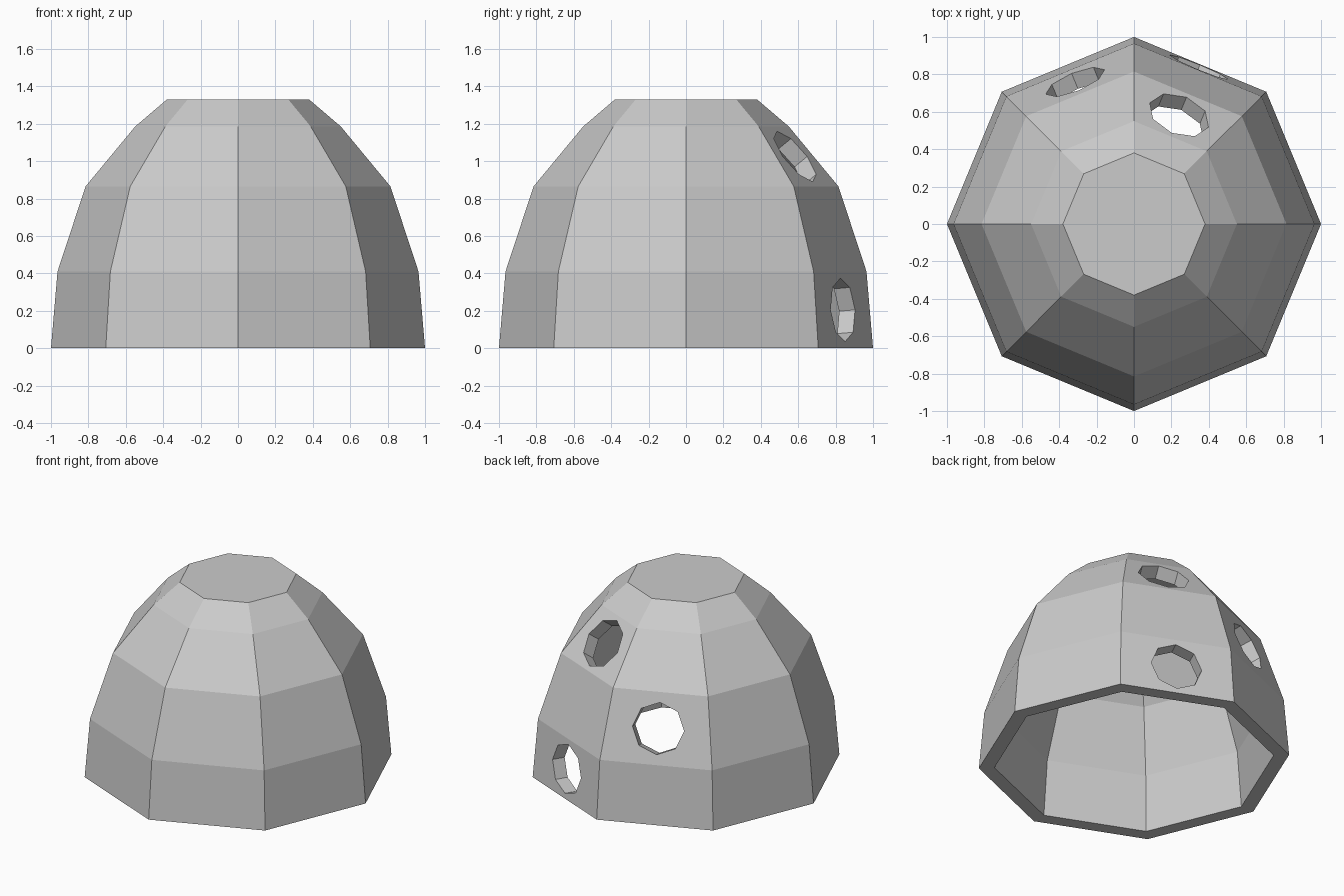
import bpy, bmesh
from math import sin, cos, pi, radians
from mathutils import Matrix, Vector

if "Cube" in bpy.data.objects:
    bpy.data.objects.remove(bpy.data.objects["Cube"])

SIDES = 8
OUTER = [(1.0, 0.0), (0.965, 0.41), (0.815, 0.865), (0.55, 1.185), (0.38, 1.33)]
INNER = [(0.90, 0.0), (0.866, 0.393), (0.725, 0.822), (0.476, 1.123), (0.341, 1.238)]


def make_object(name, bm):
    bmesh.ops.recalc_face_normals(bm, faces=bm.faces)
    mesh = bpy.data.meshes.new(name)
    bm.to_mesh(mesh)
    bm.free()
    obj = bpy.data.objects.new(name, mesh)
    bpy.context.collection.objects.link(obj)
    return obj


# hollow eight-sided dome: inner profile up to down, then outer profile back up
bm = bmesh.new()
rings = [[bm.verts.new((r * cos(2 * pi * i / SIDES), r * sin(2 * pi * i / SIDES), z))
          for i in range(SIDES)] for r, z in INNER[::-1] + OUTER]
for a, b in zip(rings, rings[1:]):
    for i in range(SIDES):
        j = (i + 1) % SIDES
        bm.faces.new((a[i], a[j], b[j], b[i]))
bm.faces.new(rings[0])
bm.faces.new(rings[-1])
dome = make_object("dome_shell", bm)

# octagonal holes centred on wall panels: (panel azimuth, panel row)
bm = bmesh.new()
for azimuth, row in [(67.5, 0), (67.5, 2), (112.5, 1)]:
    a = radians(azimuth)
    out = Vector((cos(a), sin(a), 0))
    low, high = [out * (r * cos(pi / SIDES)) + Vector((0, 0, z))
                 for r, z in OUTER[row:row + 2]]
    up = (high - low).normalized()
    side = Vector((-sin(a), cos(a), 0))
    normal = side.cross(up)
    frame = Matrix((side, up, normal)).transposed().to_4x4()
    frame.translation = (low + high) / 2
    bmesh.ops.create_cone(bm, cap_ends=True, segments=8, radius1=0.17,
                          radius2=0.17, depth=0.4, matrix=frame)
cutter = make_object("hole_cutter", bm)
cutter.hide_render = True

# cut the holes and drop the cutter
mod = dome.modifiers.new("holes", 'BOOLEAN')
mod.operation = 'DIFFERENCE'
mod.solver = 'EXACT'
mod.object = cutter
bpy.context.view_layer.objects.active = dome
dome.select_set(True)
bpy.ops.object.modifier_apply(modifier=mod.name)
bpy.data.objects.remove(cutter)
